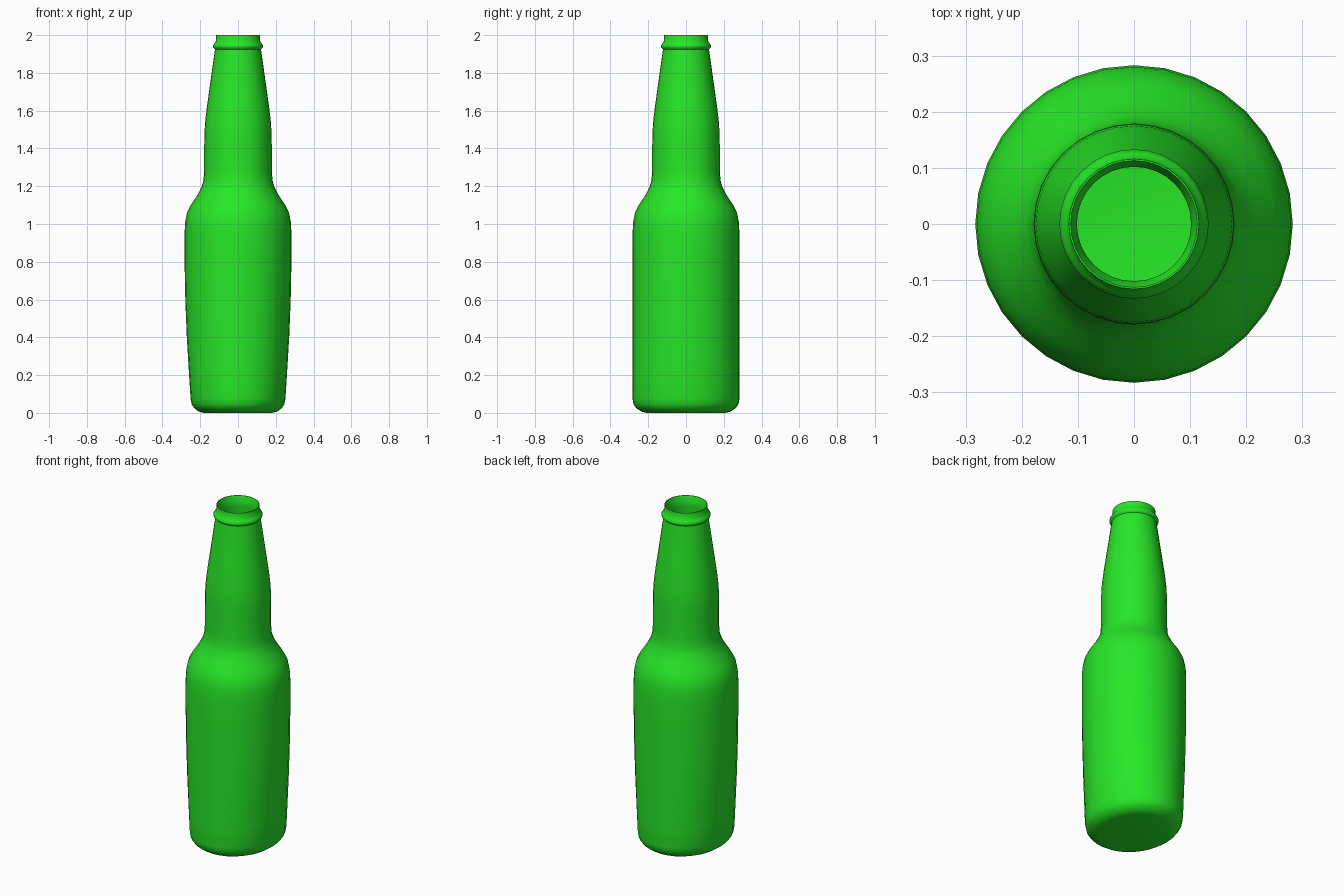
import bpy, bmesh
from math import cos, sin, tau

if "Cube" in bpy.data.objects:
    bpy.data.objects.remove(bpy.data.objects["Cube"])

SIDES = 32

# Outer profile: (x radius, y radius, z); the lower body narrows only in x
outer = [
    (.18, .208, 0), (.208, .237, .007), (.232, .263, .025), (.245, .278, .045),
    (.251, .283, .075), (.259, .283, .2), (.271, .283, .4), (.279, .283, .6),
    (.283, .283, .8), (.283, .283, .95),
]
# Round shoulder, neck, collar ring and lip: (radius, z)
round_part = [
    (.28, 1.01), (.27, 1.06), (.25, 1.1), (.217, 1.15), (.193, 1.195),
    (.183, 1.23), (.179, 1.28), (.179, 1.4), (.178, 1.47), (.175, 1.53),
    (.166, 1.61), (.152, 1.71), (.138, 1.81), (.122, 1.925),
    (.132, 1.935), (.133, 1.943), (.126, 1.955), (.118, 1.965), (.116, 2.0),
]
outer += [(r, r, z) for r, z in round_part]

# Inner wall, from the lip down to the inside floor
WALL = .015
inner = [(.113, .113, 2.0), (.102, .102, 1.965), (.102, .102, 1.94)]
inner += [(a - WALL, b - WALL, max(z, .015))
          for a, b, z in reversed(outer[:-6]) if z > .02]
inner.append((.19, .22, .015))


def lathe(name, rings, color):
    """Bridge stacked elliptical rings and close both ends with a fan."""
    bm = bmesh.new()
    loops = [[bm.verts.new((a * cos(tau * i / SIDES), b * sin(tau * i / SIDES), z))
              for i in range(SIDES)] for a, b, z in rings]
    for low, high in zip(loops, loops[1:]):
        for i in range(SIDES):
            j = (i + 1) % SIDES
            bm.faces.new((low[i], low[j], high[j], high[i]))
    for loop, z in ((loops[0], rings[0][2]), (loops[-1], rings[-1][2])):
        centre = bm.verts.new((0, 0, z))
        for i in range(SIDES):
            bm.faces.new((loop[i], loop[(i + 1) % SIDES], centre))
    bmesh.ops.recalc_face_normals(bm, faces=bm.faces)
    mesh = bpy.data.meshes.new(name)
    bm.to_mesh(mesh)
    bm.free()
    obj = bpy.data.objects.new(name, mesh)
    bpy.context.collection.objects.link(obj)
    mat = bpy.data.materials.new("green_glass")
    mat.diffuse_color = color
    mat.use_nodes = True
    mat.node_tree.nodes["Principled BSDF"].inputs["Base Color"].default_value = mat.diffuse_color
    mesh.materials.append(mat)
    bpy.context.view_layer.objects.active = obj
    obj.select_set(True)
    bpy.ops.object.shade_smooth_by_angle(angle=.7)
    return obj


# Bottle: one continuous glass skin, outside and inside
lathe("bottle", outer + inner, (.02, .8, .02, 1))
